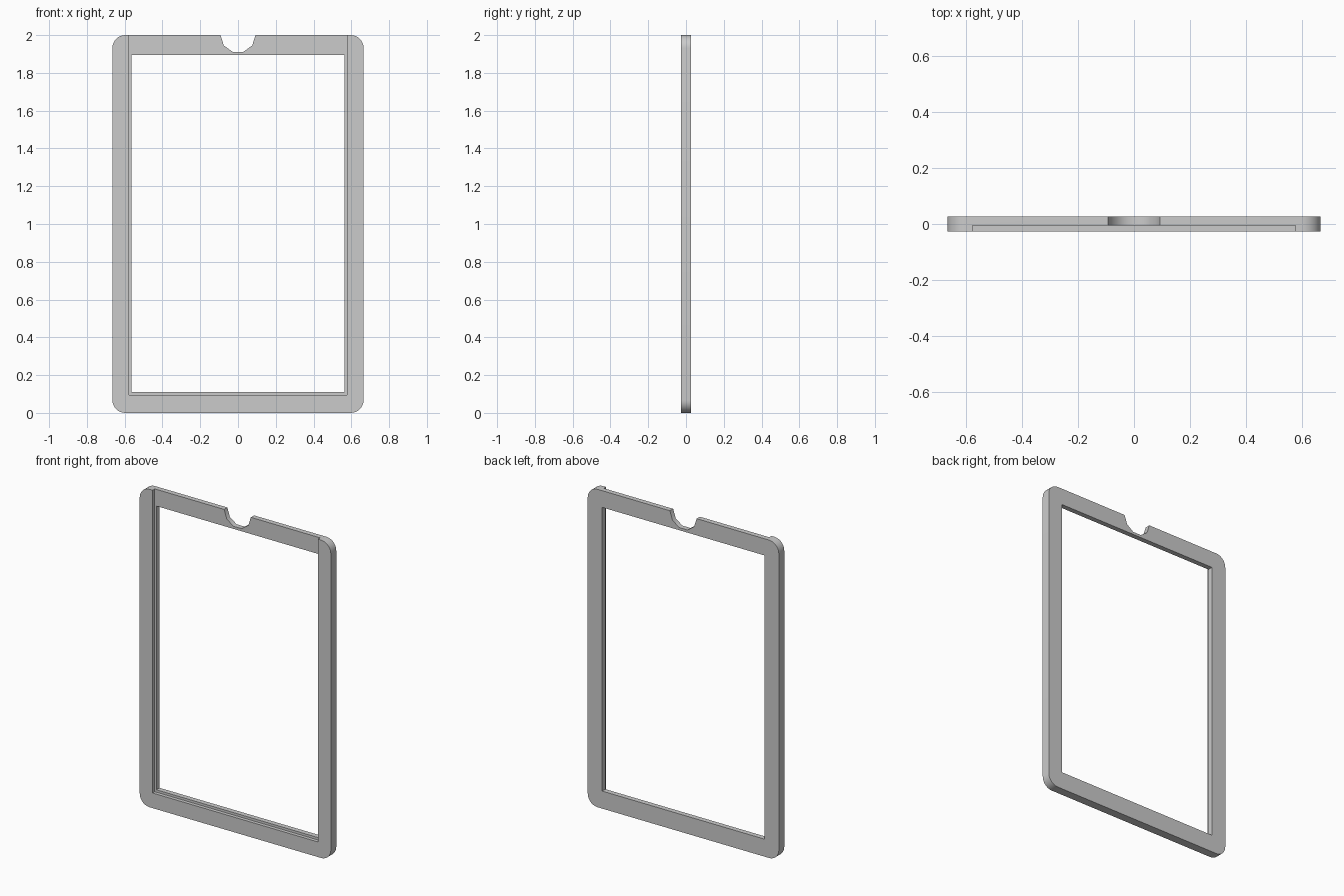
import bpy, bmesh, math

if "Cube" in bpy.data.objects:
    bpy.data.objects.remove(bpy.data.objects["Cube"])

W, H, T = 0.665, 2.0, 0.027      # half width, height, half thickness
R, SEG = 0.068, 8                # corner radius and segments
STEP = -0.005                    # depth of the card recess floor


def prism(name, outline, y0, y1):
    """Extrude an x-z outline from y0 to y1."""
    bm = bmesh.new()
    face = bm.faces.new([bm.verts.new((x, y0, z)) for x, z in outline])
    ext = bmesh.ops.extrude_face_region(bm, geom=[face])
    verts = [g for g in ext["geom"] if isinstance(g, bmesh.types.BMVert)]
    bmesh.ops.translate(bm, verts=verts, vec=(0, y1 - y0, 0))
    bmesh.ops.recalc_face_normals(bm, faces=bm.faces)
    mesh = bpy.data.meshes.new(name)
    bm.to_mesh(mesh)
    bm.free()
    obj = bpy.data.objects.new(name, mesh)
    bpy.context.collection.objects.link(obj)
    return obj


def rect(x, z0, z1):
    return [(-x, z0), (x, z0), (x, z1), (-x, z1)]


def arc(cx, cz, r, start, sweep, n):
    return [(cx + r * math.cos(math.radians(start + sweep * i / n)),
             cz + r * math.sin(math.radians(start + sweep * i / n)))
            for i in range(n + 1)]


# Rounded slab
corners = [(W - R, H - R), (R - W, H - R), (R - W, R), (W - R, R)]
outline = [p for i, (cx, cz) in enumerate(corners)
           for p in arc(cx, cz, R, 90 * i, 90, SEG)]
frame = prism("card_frame", outline, -T, T)

# Window, front recess open at the top, and ten-sided thumb notch
cutters = [
    prism("recess_cutter", rect(0.576, 0.095, 2.2), -0.1, STEP),
    prism("window_cutter", rect(0.565, 0.11, 1.895), -0.1, 0.1),
    prism("notch_cutter", arc(0, H, 0.093, 0, 324, 9), -0.1, 0.1),
]
bpy.context.view_layer.objects.active = frame
frame.select_set(True)
for cutter in cutters:
    cutter.hide_render = True
    mod = frame.modifiers.new(cutter.name, "BOOLEAN")
    mod.operation = "DIFFERENCE"
    mod.solver = "EXACT"
    mod.object = cutter
    bpy.ops.object.modifier_apply(modifier=mod.name)
    bpy.data.objects.remove(cutter)

bpy.ops.object.shade_smooth_by_angle(angle=math.radians(40))
